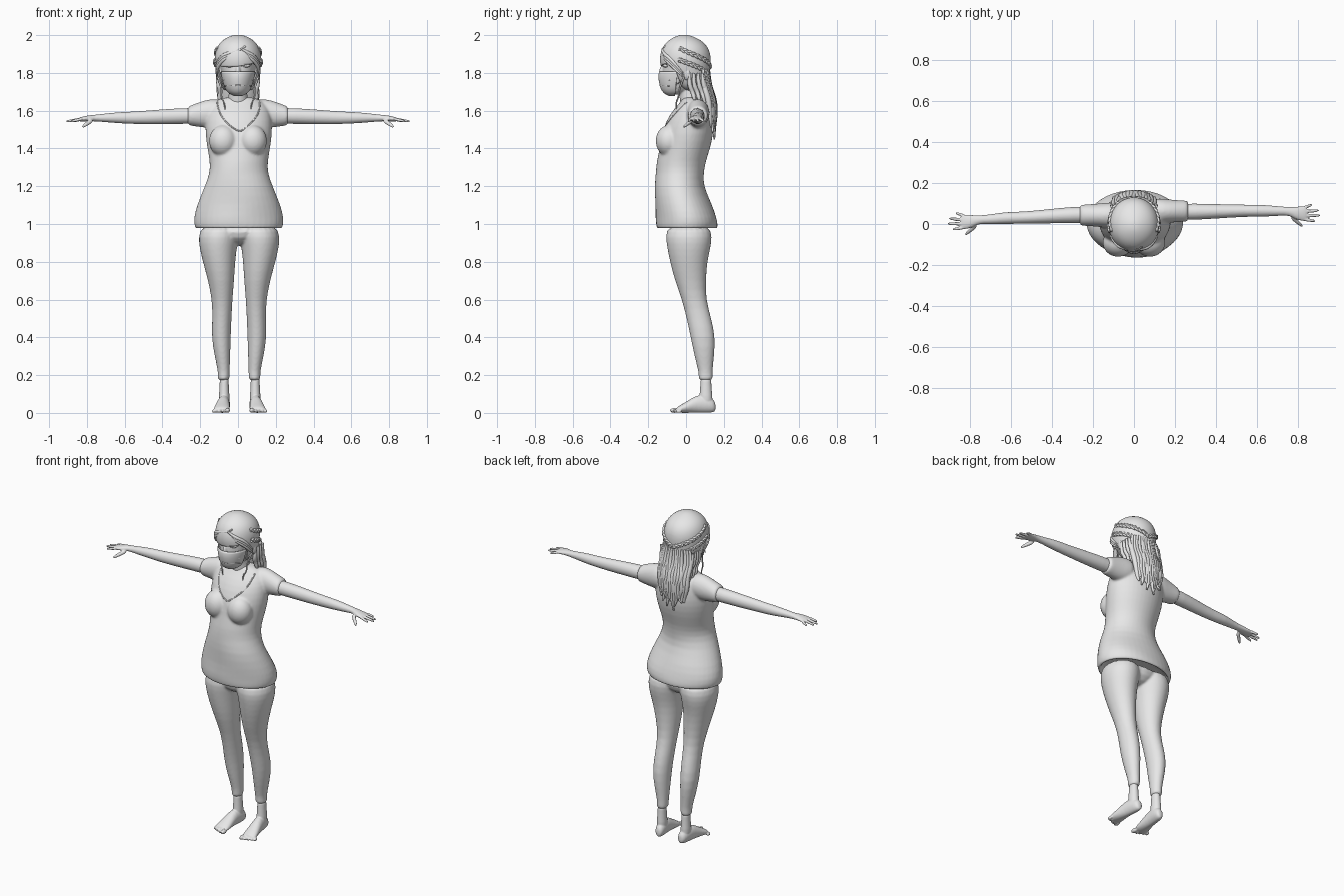
import bpy, bmesh, math, random
from mathutils import Vector, Matrix
from mathutils.bvhtree import BVHTree

random.seed(4)
if "Cube" in bpy.data.objects:
    bpy.data.objects.remove(bpy.data.objects["Cube"])

grey = bpy.data.materials.new("plain grey")
grey.use_nodes = True
grey.diffuse_color = (0.8, 0.8, 0.8, 1)
grey.node_tree.nodes["Principled BSDF"].inputs["Base Color"].default_value = (0.8, 0.8, 0.8, 1)


def loft(bm, rings, caps=True, seg=20):
    """Skin a row of elliptical rings (centre, u axis, v axis)."""
    rows = []
    for c, u, v in rings:
        c, u, v = Vector(c), Vector(u), Vector(v)
        rows.append([bm.verts.new(c + u * math.cos(a) + v * math.sin(a))
                     for a in (2 * math.pi * i / seg for i in range(seg))])
    for a, b in zip(rows, rows[1:]):
        for i in range(seg):
            j = (i + 1) % seg
            bm.faces.new((a[i], a[j], b[j], b[i]))
    if caps:
        bm.faces.new(rows[0])
        bm.faces.new(rows[-1])


def level(z, x0, x1, y0, y1):
    """Horizontal ring given by its extents."""
    return (((x0 + x1) / 2, (y0 + y1) / 2, z), ((x1 - x0) / 2, 0, 0), (0, (y1 - y0) / 2, 0))


def ball(bm, centre, size, turn=0):
    m = Matrix.Translation(centre) @ Matrix.Rotation(turn, 4, 'Z') @ Matrix.Diagonal((*size, 1))
    bmesh.ops.create_uvsphere(bm, u_segments=16, v_segments=10, radius=1, matrix=m)


def finish(name, bm, subsurf=1, voxel=0, smooth=4):
    bmesh.ops.recalc_face_normals(bm, faces=bm.faces)
    for f in bm.faces:
        f.smooth = True
    me = bpy.data.meshes.new(name)
    bm.to_mesh(me)
    bm.free()
    me.materials.append(grey)
    ob = bpy.data.objects.new(name, me)
    bpy.context.collection.objects.link(ob)
    if subsurf:
        ob.modifiers.new("round", 'SUBSURF').levels = subsurf
        ob.modifiers["round"].render_levels = subsurf
    if voxel:
        r = ob.modifiers.new("merge", 'REMESH')
        r.mode, r.voxel_size, r.use_smooth_shade = 'VOXEL', voxel, True
        s = ob.modifiers.new("relax", 'SMOOTH')
        s.iterations, s.factor = smooth, 0.5
    return ob


def cut_shell(ob, planes, thickness):
    """Remove the region in front of all planes, then thicken the shell."""
    dg = bpy.context.evaluated_depsgraph_get()
    me = bpy.data.meshes.new_from_object(ob.evaluated_get(dg))
    ob.modifiers.clear()
    ob.data = me
    bm = bmesh.new()
    bm.from_mesh(me)
    for co, no in planes:
        bmesh.ops.bisect_plane(bm, geom=bm.verts[:] + bm.edges[:] + bm.faces[:], plane_co=co, plane_no=no)
    gone = [f for f in bm.faces
            if all((f.calc_center_median() - Vector(co)).dot(Vector(no)) > 0 for co, no in planes)]
    bmesh.ops.delete(bm, geom=gone, context='FACES')
    bm.to_mesh(me)
    bm.free()
    ob.modifiers.new("thickness", 'SOLIDIFY').thickness = thickness


def tubes(name, paths, depth):
    """Smooth tapered tubes; each path is a list of (point, radius factor)."""
    cu = bpy.data.curves.new(name, 'CURVE')
    cu.dimensions, cu.bevel_depth, cu.bevel_resolution = '3D', depth, 2
    cu.use_fill_caps, cu.resolution_u = True, 5
    for path in paths:
        sp = cu.splines.new('NURBS')
        sp.points.add(len(path) - 1)
        for p, (co, r) in zip(sp.points, path):
            p.co, p.radius = (*co, 1), r
        sp.order_u, sp.use_endpoint_u = 3, True
    cu.materials.append(grey)
    ob = bpy.data.objects.new(name, cu)
    bpy.context.collection.objects.link(ob)
    return ob


# Shirt: body, bust and sleeves merged into one cloth surface
bm = bmesh.new()
body = [(1.02, .215, -.14, .15), (.985, .215, -.14, .15), (.968, .225, -.15, .163), (.985, .238, -.16, .173),
        (1.03, .243, -.161, .168), (1.1, .225, -.162, .142), (1.2, .182, -.17, .092), (1.27, .155, -.165, .092),
        (1.33, .155, -.158, .105), (1.4, .168, -.14, .13), (1.48, .18, -.13, .148), (1.55, .178, -.105, .145),
        (1.61, .165, -.065, .13), (1.65, .13, -.025, .11), (1.675, .075, -.02, .085)]
loft(bm, [level(z, -w + .004, w + .004, f, b) for z, w, f, b in body])
for s in (-1, 1):
    ball(bm, (s * .078, -.09, 1.44), (.078, .073, .085))
    y = .053 + s * .01
    sleeve = [(.08, .07, 1.59, .075), (.15, .06, 1.585, .078), (.2, .055, 1.58, .068),
              (.25, .052, 1.574, .054), (.27, .052, 1.572, .05)]
    loft(bm, [((s * x, y, z), (0, ry, 0), (0, 0, rz)) for x, ry, z, rz in sleeve])
for v in bm.verts:  # soft cloth folds around the hips
    if .99 < v.co.z < 1.3:
        v.co.y += .005 * math.sin(v.co.z * 60 + v.co.x * 14)
shirt = finish("shirt", bm, 1, .007, 6)

# Neckline trim laid onto the cloth
dg = bpy.context.evaluated_depsgraph_get()
tree = BVHTree.FromObject(shirt, dg)
neck = [(-.11, 1.645), (-.105, 1.61), (-.085, 1.565), (-.045, 1.52), (0, 1.492), (.02, 1.492),
        (.06, 1.525), (.1, 1.57), (.115, 1.61), (.115, 1.645)]
path = []
for x, z in neck:
    hit = tree.ray_cast(Vector((x, -1, z)), Vector((0, 1, 0)))[0]
    if hit:
        path.append((hit, 1))
tubes("neckline_trim", [path], .004)

# Trousers: both legs and the hips
bm = bmesh.new()
leg = [(1.0, .0, .2, -.1, .13), (.93, .0, .218, -.11, .14), (.87, .012, .21, -.1, .13), (.8, .02, .193, -.086, .113),
       (.7, .026, .165, -.06, .106), (.6, .035, .144, -.022, .106), (.5, .04, .142, .003, .135),
       (.4, .044, .147, .024, .156), (.3, .047, .13, .044, .149), (.22, .05, .112, .066, .14),
       (.19, .05, .113, .066, .142), (.17, .052, .113, .068, .14)]
for s in (-1, 1):
    loft(bm, [level(z, s * a + .006, s * b + .006, f, k) for z, a, b, f, k in leg])
hips = [(.885, .03, -.03, .06), (.92, .12, -.095, .12), (1.0, .2, -.11, .14)]
loft(bm, [level(z, -w + .004, w + .004, f, b) for z, w, f, b in hips])
finish("trousers", bm, 1, .007, 4)

# Feet with ankles and toes
for s, side in ((-1, "right"), (1, "left")):
    bm = bmesh.new()
    cx = s * .082 + .009
    foot = [(.157, .03, .012, .018), (.145, .038, .026, .036), (.11, .046, .031, .046), (.06, .049, .032, .049),
            (.01, .032, .039, .032), (-.03, .021, .044, .021), (-.055, .014, .04, .012)]
    loft(bm, [((cx + s * (.1 - y) * .1, y, z), (rx, 0, 0), (0, 0, rz)) for y, z, rx, rz in foot])
    ankle = [(.2, .025, .03), (.14, .024, .029), (.09, .029, .035), (.04, .029, .038)]
    loft(bm, [((cx, .105, z), (a, 0, 0), (0, b, 0)) for z, a, b in ankle])
    for i in range(5):
        r = .013 if i == 0 else .0095
        ball(bm, (cx + s * (-.018 + .0175 * i + .003 * (i > 0)), -.062 + .006 * i, r),
             (r, .024 - .002 * i, r))
    finish(side + "_foot", bm, 1, .004, 2)

# Arms and hands
for s, side, ys in ((-1, "right", (.045, .03, .022, .01)), (1, "left", (.06, .065, .063, .05))):
    bm = bmesh.new()
    shoulder, elbow, wrist, palm = ys
    arm = [(.2, shoulder, 1.573, .042, .044), (.3, shoulder, 1.572, .04, .042),
           (.42, (shoulder + elbow) / 2, 1.567, .035, .039), (.55, elbow, 1.562, .029, .033),
           (.63, elbow, 1.563, .03, .03), (.71, wrist, 1.562, .023, .022), (.76, wrist, 1.561, .02, .017),
           (.79, palm + .003, 1.56, .031, .016), (.83, palm, 1.555, .038, .012), (.85, palm, 1.552, .034, .008)]
    loft(bm, [((s * x, y, z), (0, ry, 0), (0, 0, rz)) for x, y, z, ry, rz in arm])
    for base, tip, reach in ((.029, .044, .872), (.01, .017, .905), (-.009, -.008, .912), (-.027, -.036, .888)):
        a, b = Vector((s * .825, palm + base, 1.556)), Vector((s * reach, palm + tip, 1.543))
        loft(bm, [(a.lerp(b, t), (0, r, 0), (0, 0, r))
                  for t, r in ((0, .0095), (.5, .0085), (.9, .007), (1, .004))], seg=10)
    a, b = Vector((s * .768, palm - .014, 1.553)), Vector((s * .825, palm - .062, 1.513))
    loft(bm, [(a.lerp(b, t), (0, r, 0), (s * r * .6, 0, r * .8))
              for t, r in ((0, .014), (.5, .012), (.9, .009), (1, .004))], seg=10)
    finish(side + "_arm", bm, 1, .004, 3)

# Head, neck, nose and ears
bm = bmesh.new()
head = [(1.684, .025, -.095, -.04), (1.70, .052, -.118, .02), (1.74, .073, -.128, .07), (1.79, .086, -.128, .1),
        (1.835, .097, -.125, .11), (1.88, .105, -.125, .115), (1.94, .09, -.1, .095), (1.975, .05, -.06, .05)]
loft(bm, [level(z, -w, w, f, b) for z, w, f, b in head])
loft(bm, [level(z, -w, w, f, b) for z, w, f, b in
          ((1.60, .07, -.03, .1), (1.66, .052, -.032, .08), (1.70, .048, -.04, .075), (1.76, .05, -.04, .08))])
ball(bm, (0, -.125, 1.805), (.013, .018, .035))
for s in (-1, 1):
    ball(bm, (s * .103, .004, 1.795), (.014, .022, .035), s * -.4)
    ball(bm, (s * .045, -.108, 1.868), (.035, .016, .009), s * .35)
finish("head", bm, 1, .005, 3)

# Eyes with upper lashes
bm = bmesh.new()
lashes = []
for s in (-1, 1):
    ball(bm, (s * .043, -.108, 1.838), (.023, .013, .0095), s * .3)
    lashes.append([((s * .018, -.124, 1.836), .5), ((s * .034, -.126, 1.852), 1),
                   ((s * .055, -.118, 1.851), 1), ((s * .074, -.1, 1.843), .4)])
finish("eyes", bm, 0)
tubes("eyelashes", lashes, .004)

# Face mask with ear straps
bm = bmesh.new()
mask = [(1.678, .022, -.09, -.03), (1.69, .05, -.118, .01), (1.715, .07, -.135, .05), (1.75, .082, -.144, .08),
        (1.785, .09, -.149, .1), (1.808, .093, -.142, .1)]
loft(bm, [level(z, -w, w, f, b) for z, w, f, b in mask], caps=False, seg=32)
cut_shell(finish("face_mask", bm), [((0, -.052, 1.74), (0, 1, -.1))], .004)
tubes("mask_straps", [[((s * .082, -.055, z), 1), ((s * .098, -.02, (z + 1.79) / 2), 1), ((s * .112, .015, 1.795), 1)]
                      for s in (-1, 1) for z in (1.8, 1.735)], .003)
tubes("mask_pleats", [[((-.075, -.085, z - .005), .5), ((-.03, -.139, z), 1), ((.03, -.139, z), 1),
                       ((.075, -.085, z - .005), .5)] for z in (1.735, 1.765)], .003)

# Hair cap, opened around the face
bm = bmesh.new()
cap = [(1.70, .08, -.01, .105), (1.74, .096, -.06, .115), (1.79, .112, -.115, .124), (1.84, .122, -.138, .13),
       (1.89, .125, -.14, .133), (1.94, .112, -.124, .116), (1.975, .082, -.092, .078), (1.996, .04, -.05, .03),
       (2.002, .012, -.022, .004)]
loft(bm, [level(z, -w, w, f, b) for z, w, f, b in cap], seg=32)
cut_shell(finish("hair_cap", bm, 2), [((0, 0, 1.868), (.12, .25, -1)), ((0, -.05, 1.8), (0, -1, -.35))], .008)

# Swept fringe locks framing the forehead
fringe = []
for s in (-1, 1):
    for k in range(3):
        fringe.append([((.02 - .01 * k * s, -.125 + .006 * k, 1.925 + .008 * k), .5),
                       ((s * .06, -.122, 1.905 - .01 * k), 1), ((s * .1, -.082, 1.875 - .014 * k), 1),
                       ((s * .115, -.045, 1.83 - .012 * k), .7), ((s * .112, -.015, 1.8 - .01 * k), .3)])
tubes("fringe", fringe, .01)

# Braids wrapping from the temples to the back of the head
middle = Vector((0, 0, 1.86))
braids = []
for s in (-1, 1):
    for top, low in ((1.93, 1.83), (1.87, 1.78)):
        for strand in range(3):
            path = []
            for i in range(25):
                t = i / 24
                a = -.3 + t * (math.pi / 2 + .3)
                z = top + (low - top) * t
                r = math.sqrt(max(.1, 1 - ((z - 1.87) / .135) ** 2))
                p = Vector((s * .124 * r * math.cos(a), .133 * r * math.sin(a), z))
                w = t * 22 + strand * 2 * math.pi / 3
                out = (p - middle).normalized()
                path.append((p + Vector((0, 0, .008 * math.sin(w))) + out * .004 * math.sin(2 * w), 1))
            braids.append(path)
tubes("braids", braids, .0065)

# Back hair mass and loose hanging locks
bm = bmesh.new()
back = [(1.80, .1, .03, .12), (1.74, .098, .035, .122), (1.69, .095, .05, .14), (1.63, .09, .07, .158),
        (1.57, .075, .09, .158), (1.52, .05, .11, .155)]
loft(bm, [level(z, -w, w, f, b) for z, w, f, b in back])
finish("back_hair", bm, 2)
locks = []
for i in range(15):
    x = -.098 + .014 * i
    depth = .03 * (1 - (x / .1) ** 2)
    j = random.uniform(-.014, .014)
    end = 1.43 + random.uniform(0, .07) + abs(x) * .7
    locks.append([((x * .9, .09 + depth, 1.82), .5), ((x + j, .09 + depth, 1.74), 1),
                  ((x - j, .118 + depth, 1.66), 1.15), ((x * .9 + j, .125 + depth, 1.59), 1),
                  ((x * .8 - j, .125 + depth * .8, 1.52), .8), ((x * .75 + j, .135 + depth * .5, end), .3)])
for s in (-1, 1):
    for k in range(4):
        locks.append([((s * .11, .02 + .022 * k, 1.8), .5), ((s * .105, .015 + .025 * k, 1.74), .9),
                      ((s * .092, .035 + .025 * k, 1.7), .9), ((s * .102, .045 + .025 * k, 1.66), .7),
                      ((s * .085, .06 + .025 * k, 1.61), .3)])
tubes("hanging_locks", locks, .014)
tubes("stray_strands", [[((s * .108, -.01, 1.78), 1), ((s * .085, -.035, 1.72), 1), ((s * .09, -.04, 1.67), .8),
                         ((s * .07, -.055, 1.64), .8), ((s * .068, -.05, 1.6), .4)] for s in (-1, 1)], .005)
